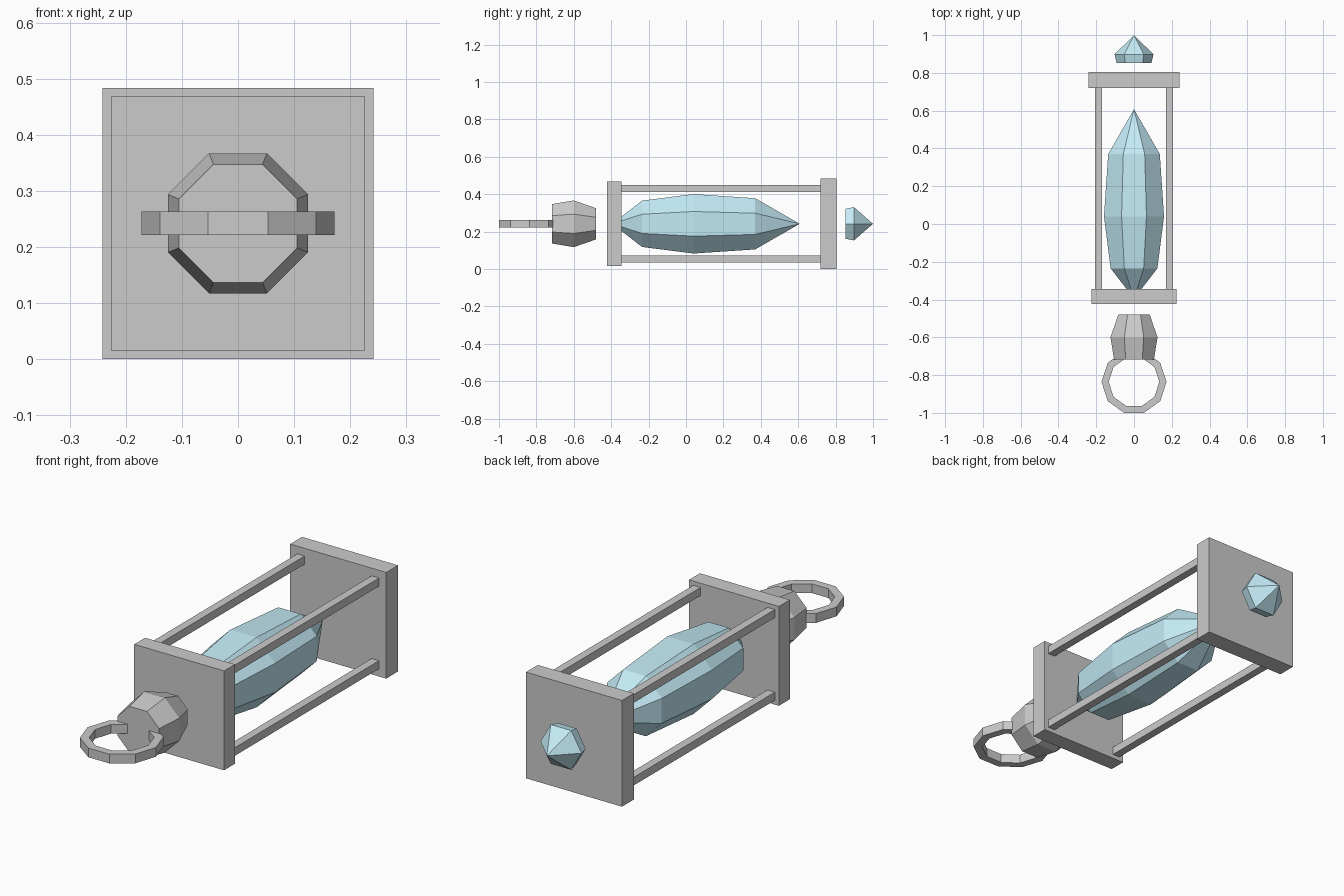
import bpy, bmesh
from math import sin, cos, pi

if "Cube" in bpy.data.objects:
    bpy.data.objects.remove(bpy.data.objects["Cube"])

ZC = 0.242  # height of the long axis

crystal = bpy.data.materials.new("pale_blue_crystal")
crystal.diffuse_color = (0.55, 0.83, 0.92, 1)
crystal.use_nodes = True
crystal.node_tree.nodes["Principled BSDF"].inputs["Base Color"].default_value = crystal.diffuse_color


def finish(name, bm, mat=None):
    bmesh.ops.recalc_face_normals(bm, faces=bm.faces)
    me = bpy.data.meshes.new(name)
    bm.to_mesh(me)
    bm.free()
    if mat:
        me.materials.append(mat)
    ob = bpy.data.objects.new(name, me)
    bpy.context.collection.objects.link(ob)
    return ob


def lathe(name, profile, sides, phase=0.0, mat=None):
    """Faceted solid around the y axis; profile holds (y, corner radius)."""
    bm = bmesh.new()
    rings = []
    for y, r in profile:
        count = sides if r else 1
        rings.append([bm.verts.new((r * cos(phase + 2 * pi * i / sides), y,
                                    ZC + r * sin(phase + 2 * pi * i / sides)))
                      for i in range(count)])
    for a, b in zip(rings, rings[1:]):
        for i in range(sides):
            j = (i + 1) % sides
            quad = [a[i % len(a)], a[j % len(a)], b[j % len(b)], b[i % len(b)]]
            bm.faces.new(list(dict.fromkeys(quad)))
    for end in (rings[0], rings[-1]):
        if len(end) > 2:
            bm.faces.new(end)
    return finish(name, bm, mat)


def box(name, x, z, y0, y1, width):
    """Square bar or plate running along y."""
    bm = bmesh.new()
    bmesh.ops.create_cube(bm, size=1)
    bmesh.ops.scale(bm, vec=(width, y1 - y0, width), verts=bm.verts)
    bmesh.ops.translate(bm, vec=(x, (y0 + y1) / 2, z), verts=bm.verts)
    return finish(name, bm)


# End plates
box("back_plate", 0, ZC, 0.72, 0.805, 0.483)
box("front_plate", 0, ZC, -0.423, -0.345, 0.452)

# Four corner rods
for sx, side in ((-1, "left"), (1, "right")):
    for sz, level in ((-1, "lower"), (1, "upper")):
        box(f"{level}_{side}_rod", sx * 0.187, ZC + sz * 0.188, -0.36, 0.73, 0.037)

# Large crystal inside the cage
lathe("main_crystal", [(-0.395, 0), (-0.235, 0.134), (0.04, 0.172), (0.37, 0.148),
                       (0.608, 0)], 8, pi / 8, crystal)

# Small pointed crystal behind the back plate
lathe("tip_crystal", [(0.852, 0.092), (0.898, 0.103), (1.0, 0)], 6, 0, crystal)

# Faceted knob in front of the cage
lathe("knob", [(-0.717, 0.114), (-0.6, 0.135), (-0.48, 0.09)], 8, pi / 8)

# Ten-sided flat ring set into the knob
bm = bmesh.new()
section = [(0.172, -0.021), (0.172, 0.021), (0.134, 0.021), (0.134, -0.021)]
loops = [[bm.verts.new((r * cos(pi * i / 5), -0.836 + r * sin(pi * i / 5), ZC + z))
          for r, z in section] for i in range(10)]
for i in range(10):
    a, b = loops[i], loops[(i + 1) % 10]
    for k in range(4):
        m = (k + 1) % 4
        bm.faces.new((a[k], a[m], b[m], b[k]))
finish("ring", bm)
